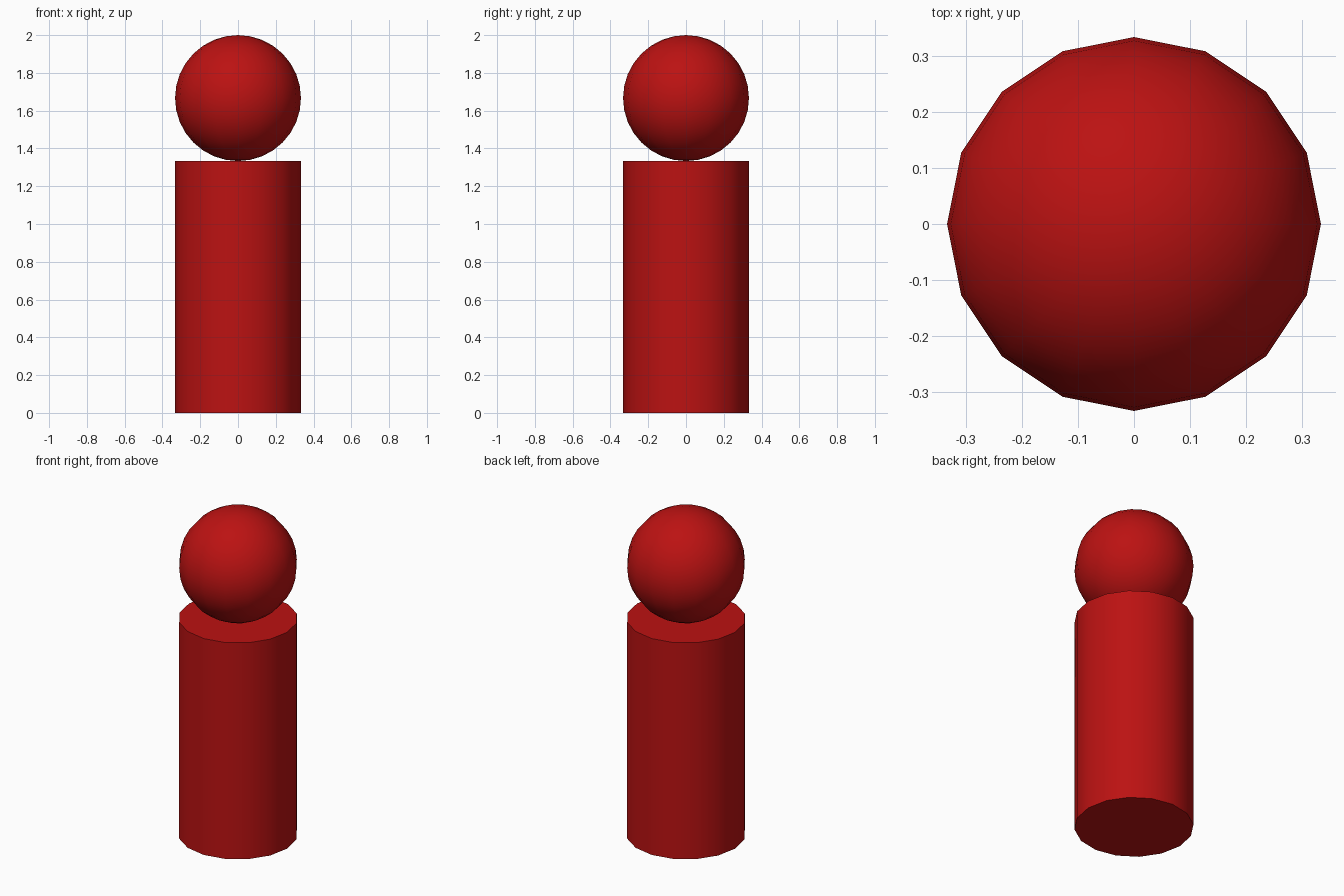
import bpy
import math

if "Cube" in bpy.data.objects:
    bpy.data.objects.remove(bpy.data.objects["Cube"])

R = 1 / 3      # shared radius of body and head
BODY_H = 4 / 3  # body height
SIDES = 16

red = bpy.data.materials.new("red")
red.diffuse_color = (0.5, 0.006, 0.006, 1)
red.use_nodes = True
red.node_tree.nodes["Principled BSDF"].inputs["Base Color"].default_value = red.diffuse_color


def finish(name):
    obj = bpy.context.object
    obj.name = name
    obj.data.materials.append(red)
    bpy.ops.object.shade_smooth_by_angle(angle=math.radians(40))


# Upright cylindrical body
bpy.ops.mesh.primitive_cylinder_add(vertices=SIDES, radius=R, depth=BODY_H,
                                    location=(0, 0, BODY_H / 2))
finish("body")

# Ball head resting on the body
bpy.ops.mesh.primitive_uv_sphere_add(segments=SIDES, ring_count=16, radius=R,
                                     location=(0, 0, BODY_H + R))
finish("head")
